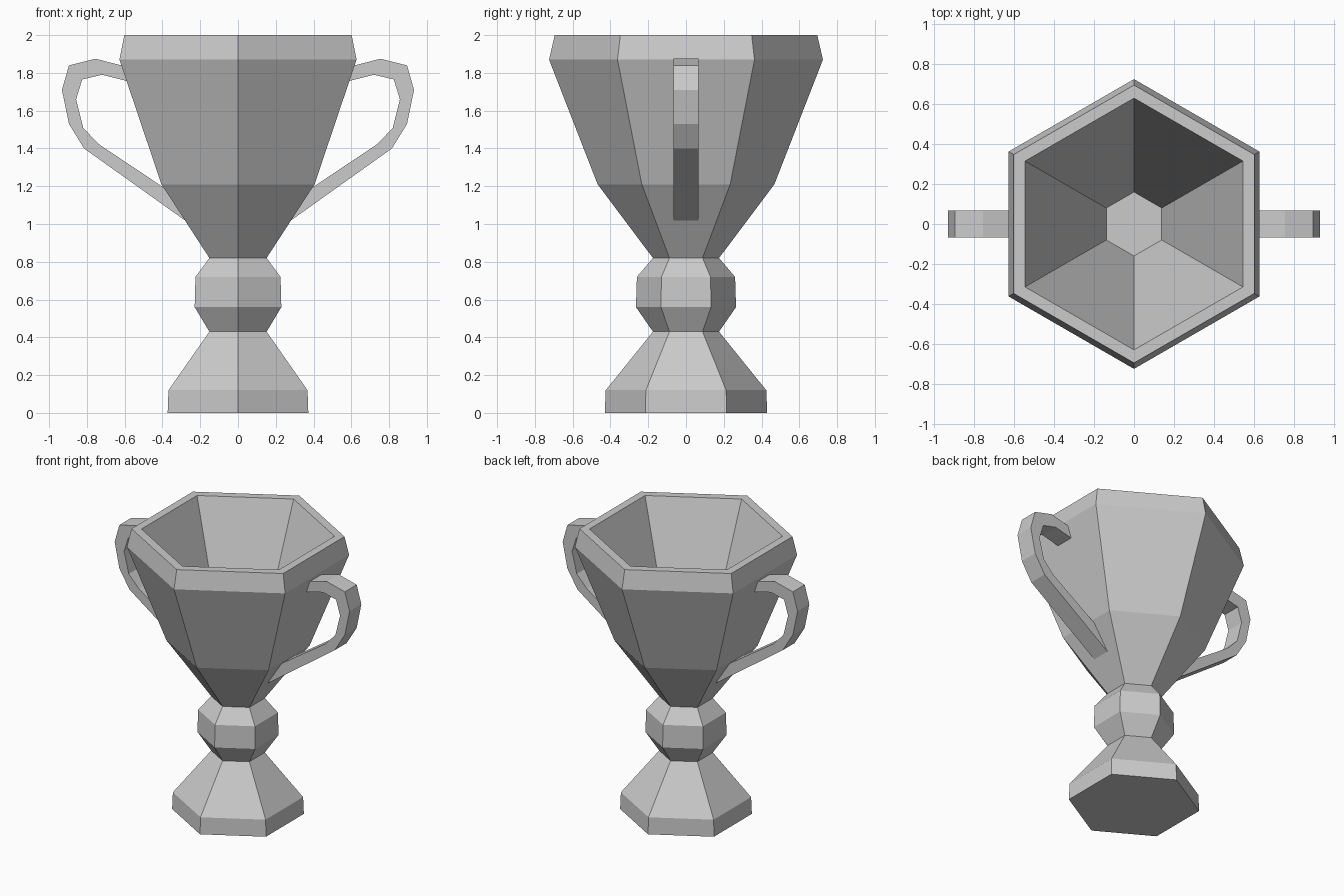
import bpy, bmesh
from math import sin, cos, pi

if "Cube" in bpy.data.objects:
    bpy.data.objects.remove(bpy.data.objects["Cube"])

SIDES = 6


def finish(name, bm):
    bmesh.ops.recalc_face_normals(bm, faces=bm.faces)
    mesh = bpy.data.meshes.new(name)
    bm.to_mesh(mesh)
    bm.free()
    obj = bpy.data.objects.new(name, mesh)
    bpy.context.collection.objects.link(obj)
    return obj


def lathe(name, profile):
    """Hexagonal turned solid from (radius, z) points, capped at both ends."""
    bm = bmesh.new()
    rings = [[bm.verts.new((r * cos(pi / 2 + 2 * pi * i / SIDES),
                            r * sin(pi / 2 + 2 * pi * i / SIDES), z))
              for i in range(SIDES)] for r, z in profile]
    for a, b in zip(rings, rings[1:]):
        for i in range(SIDES):
            j = (i + 1) % SIDES
            bm.faces.new((a[i], a[j], b[j], b[i]))
    bm.faces.new(rings[0])
    bm.faces.new(rings[-1])
    return finish(name, bm)


def handle(name, outer, inner, half_width, side):
    """Flat strap between an outer and inner outline in the xz plane."""
    bm = bmesh.new()
    rings = [[bm.verts.new((side * x, y, z)) for (x, z), y in
              ((o, -half_width), (o, half_width), (i, half_width), (i, -half_width))]
             for o, i in zip(outer, inner)]
    for a, b in zip(rings, rings[1:]):
        for k in range(4):
            m = (k + 1) % 4
            bm.faces.new((a[k], a[m], b[m], b[k]))
    bm.faces.new(rings[0])
    bm.faces.new(rings[-1])
    return finish(name, bm)


# Foot, stem knop, bowl outside, rim and hollow inside in one profile
lathe("cup_body", [(0.43, 0), (0.425, 0.12), (0.175, 0.43), (0.265, 0.56),
                   (0.26, 0.72), (0.175, 0.82), (0.468, 1.21), (0.725, 1.87),
                   (0.695, 2.0), (0.63, 2.0), (0.16, 0.85)])

# Mirrored pair of handles, ends sunk slightly into the bowl wall
outer = [(0.58, 1.83), (0.755, 1.875), (0.895, 1.84), (0.932, 1.71),
         (0.895, 1.53), (0.815, 1.40), (0.275, 1.015)]
inner = [(0.58, 1.755), (0.72, 1.79), (0.825, 1.765), (0.857, 1.66),
         (0.82, 1.51), (0.74, 1.425), (0.34, 1.157)]
for side, label in ((1, "right"), (-1, "left")):
    handle(label + "_handle", outer, inner, 0.067, side)
